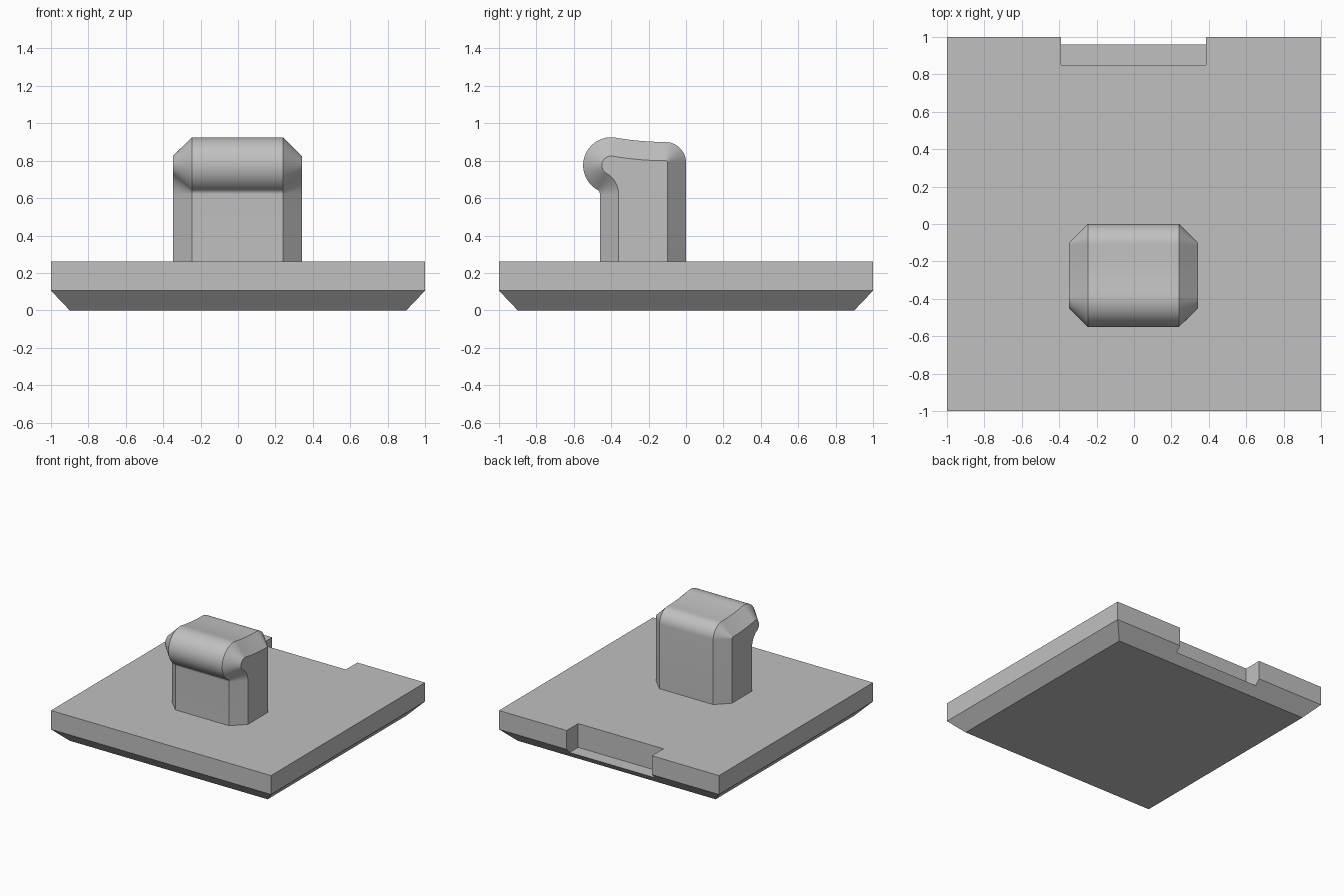
import bpy, bmesh
from math import cos, sin, radians

if "Cube" in bpy.data.objects:
    bpy.data.objects.remove(bpy.data.objects["Cube"], do_unlink=True)

grey = bpy.data.materials.new("plain grey")
grey.use_nodes = True
grey.diffuse_color = (0.53, 0.53, 0.53, 1)
grey.node_tree.nodes["Principled BSDF"].inputs["Base Color"].default_value = grey.diffuse_color


def loft(name, loops):
    """Skin equal-length closed loops and cap both ends."""
    bm = bmesh.new()
    rings = [[bm.verts.new(p) for p in loop] for loop in loops]
    for a, b in zip(rings, rings[1:]):
        for i in range(len(a)):
            j = (i + 1) % len(a)
            bm.faces.new((a[i], a[j], b[j], b[i]))
    bm.faces.new(rings[0])
    bm.faces.new(rings[-1])
    bmesh.ops.recalc_face_normals(bm, faces=bm.faces)
    mesh = bpy.data.meshes.new(name)
    bm.to_mesh(mesh)
    bm.free()
    mesh.materials.append(grey)
    obj = bpy.data.objects.new(name, mesh)
    bpy.context.collection.objects.link(obj)
    return obj


def activate(obj):
    bpy.ops.object.select_all(action='DESELECT')
    obj.select_set(True)
    bpy.context.view_layer.objects.active = obj


def rectangle(x0, x1, y0, y1, z):
    return [(x0, y0, z), (x1, y0, z), (x1, y1, z), (x0, y1, z)]


def square(half, z):
    return rectangle(-half, half, -half, half, z)


# Square base plate with a chamfered lower edge
base = loft("base_plate", [square(0.9, 0), square(1, 0.105), square(1, 0.26)])

# Notch through the back edge
cutter = loft("notch_cutter", [rectangle(-0.39, 0.385, 0.85, 1.2, z) for z in (0.064, 0.5)])
cutter.hide_render = True
cut = base.modifiers.new("notch", 'BOOLEAN')
cut.operation, cut.solver, cut.object = 'DIFFERENCE', 'EXACT', cutter
activate(base)
bpy.ops.object.modifier_apply(modifier=cut.name)
bpy.data.objects.remove(cutter, do_unlink=True)


def arc(y, z, r, start, end, steps):
    angles = [radians(start + (end - start) * i / steps) for i in range(steps + 1)]
    return [(y + r * cos(a), z + r * sin(a)) for a in angles]


def grip_profile(inset):
    """Side outline: front wall, undercut, rounded nose, dished top, rounded back."""
    points = [(-0.46 + inset, 0.25)]
    points += arc(-0.49, 0.62, 0.03 + inset, 0, 60, 12)
    points += arc(-0.40, 0.775, 0.15 - inset, 240, 80.15, 32)
    points += arc(-0.11, 2.445, 1.545 + inset, 260.15, 270, 10)[1:]
    points += arc(-0.11, 0.79, 0.11 - inset, 90, 0, 14)[1:]
    return points + [(-inset, 0.25)]


# Hooked grip with chamfered sides
sections = [(-0.348, 0.1), (-0.247, 0), (0.241, 0), (0.342, 0.1)]
grip = loft("hooked_grip", [[(x, y, z) for y, z in grip_profile(d)] for x, d in sections])
activate(grip)
bpy.ops.object.shade_smooth_by_angle(angle=radians(30))
